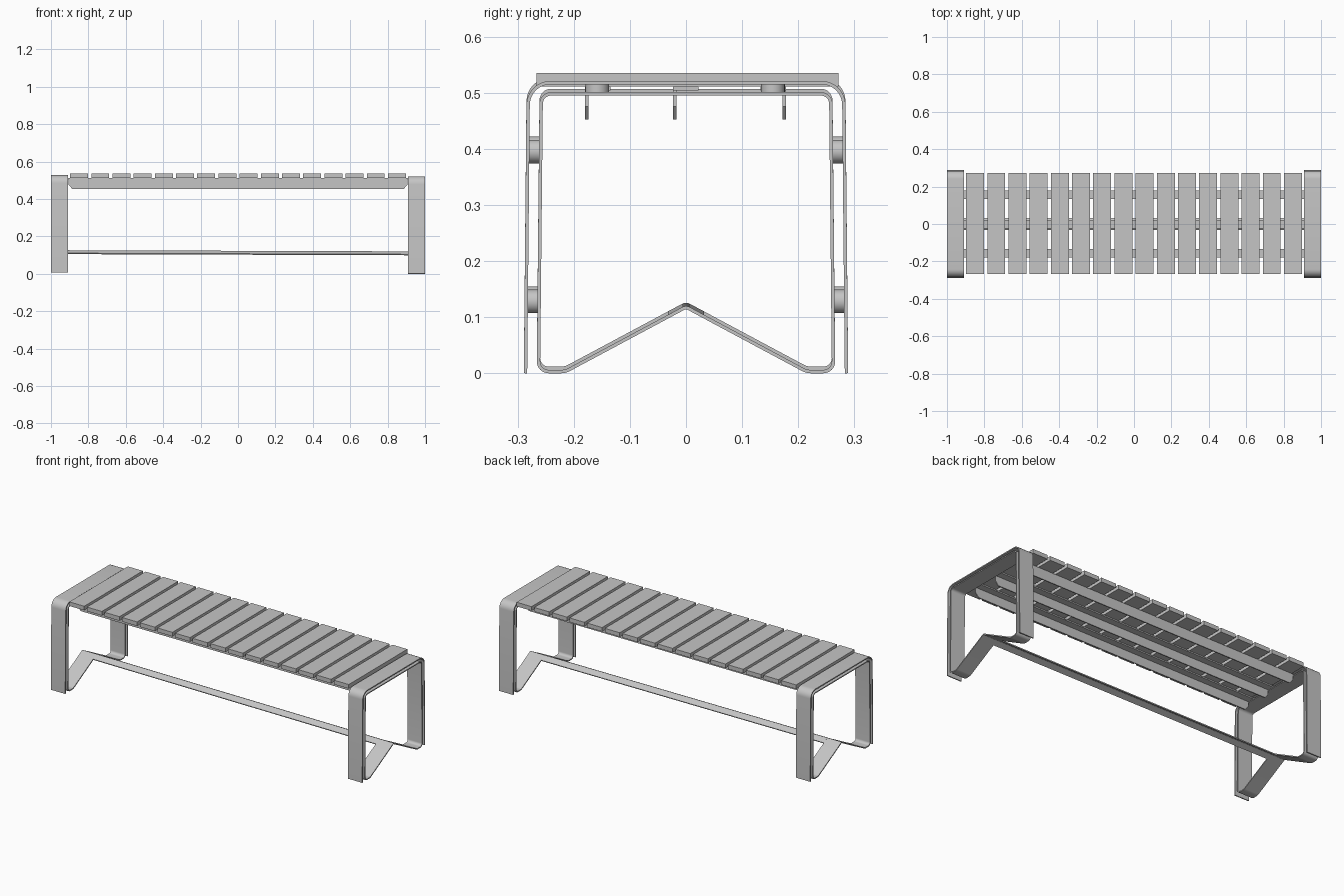
import bpy
import math
from mathutils import Vector, Matrix
import bmesh

cube = bpy.data.objects.get("Cube")
if cube:
    bpy.data.objects.remove(cube, do_unlink=True)

grey = bpy.data.materials.new("plain grey")
grey.use_nodes = True
colour = (0.56, 0.56, 0.56, 1)
grey.diffuse_color = colour
grey.node_tree.nodes["Principled BSDF"].inputs["Base Color"].default_value = colour

THICK = 0.006
FRAME_IN, FRAME_OUT = 0.908, 1.0
LIFT = {-1: 0.006, 1: 0.0}   # the right-hand end stands slightly higher


def add(name, bm):
    bmesh.ops.recalc_face_normals(bm, faces=bm.faces)
    mesh = bpy.data.meshes.new(name)
    bm.to_mesh(mesh)
    bm.free()
    mesh.materials.append(grey)
    obj = bpy.data.objects.new(name, mesh)
    bpy.context.collection.objects.link(obj)
    bpy.ops.object.select_all(action="DESELECT")
    obj.select_set(True)
    bpy.context.view_layer.objects.active = obj
    return obj


def smooth():
    bpy.ops.object.shade_smooth_by_angle(angle=math.radians(30))


def rounded(points, closed, steps=8):
    """Replace each (y, z, radius) corner by an arc."""
    out, n = [], len(points)
    for i, (y, z, r) in enumerate(points):
        p = Vector((y, z))
        if r == 0 or (not closed and i in (0, n - 1)):
            out.append(p)
            continue
        a = (Vector(points[i - 1][:2]) - p).normalized()
        b = (Vector(points[(i + 1) % n][:2]) - p).normalized()
        half = a.angle(b) / 2
        centre = p + (a + b).normalized() * (r / math.sin(half))
        start = p + a * (r / math.tan(half)) - centre
        end = p + b * (r / math.tan(half)) - centre
        turn = start.angle_signed(end)
        for k in range(steps + 1):
            out.append(centre + Matrix.Rotation(-turn * k / steps, 2) @ start)
    return out


def bent_plate(name, points, x0, x1, closed=False, lift0=0.0, lift1=0.0):
    """Flat bar bent along a centreline in the y-z plane."""
    bm = bmesh.new()
    path = rounded(points, closed)
    rows = [(bm.verts.new((x0, p.x, p.y + lift0)),
             bm.verts.new((x1, p.x, p.y + lift1))) for p in path]
    for i in range(len(rows) if closed else len(rows) - 1):
        a, b = rows[i], rows[(i + 1) % len(rows)]
        bm.faces.new((a[0], a[1], b[1], b[0]))
    obj = add(name, bm)
    mod = obj.modifiers.new("thickness", "SOLIDIFY")
    mod.thickness = THICK
    mod.offset = 0
    mod.use_even_offset = True
    bpy.ops.object.modifier_apply(modifier=mod.name)
    smooth()
    return obj


def box(name, lo, hi):
    bm = bmesh.new()
    lo, hi = Vector(lo), Vector(hi)
    size = Matrix.Diagonal((*(hi - lo), 1))
    bmesh.ops.create_cube(bm, size=1, matrix=Matrix.Translation((lo + hi) / 2) @ size)
    return add(name, bm)


def spacer(name, centre, depth, along_y=False):
    bm = bmesh.new()
    turn = Matrix.Rotation(math.pi / 2 if along_y else 0, 4, "X")
    bmesh.ops.create_cone(bm, cap_ends=True, segments=32, radius1=0.021, radius2=0.021,
                          depth=depth, matrix=Matrix.Translation(centre) @ turn)
    add(name, bm)
    smooth()


# End frames: outer arch, inner loop with peaked foot, round spacers between
outer = [(-0.286, 0, 0), (-0.281, 0.518, 0.04), (0.281, 0.518, 0.04), (0.286, 0, 0)]
inner = [(-0.258, 0.498, 0.018), (0.258, 0.498, 0.018), (0.263, 0.003, 0.018),
         (0.215, 0.003, 0.03), (0, 0.118, 0.01), (-0.215, 0.003, 0.03),
         (-0.263, 0.003, 0.018)]
for side, word in ((-1, "right"), (1, "left")):
    ends = (side * FRAME_IN, side * FRAME_OUT)
    up = LIFT[side]
    bent_plate(word + "_outer_arch", outer, *ends, lift0=up, lift1=up)
    bent_plate(word + "_inner_loop", inner, *ends, closed=True, lift0=up, lift1=up)
    mid = side * (FRAME_IN + FRAME_OUT) / 2
    for y in (-0.158, 0.155):
        spacer(word + "_top_spacer", (mid, y, 0.508 + up), 0.014)
    for y in (-0.272, 0.272):
        for z in (0.395, 0.128):
            spacer(word + "_leg_spacer", (mid, y, z + up), 0.021, along_y=True)

# Folded stretcher between the two foot peaks
bent_plate("stretcher", [(-0.031, 0.1015, 0), (0, 0.118, 0.01), (0.031, 0.1015, 0)],
           -FRAME_IN, FRAME_IN, lift0=LIFT[-1], lift1=LIFT[1])

# Angle rails: flange under the slats, web with chamfered lower corners
for y, inward in ((-0.177, 1), (-0.02, 1), (0.175, -1)):
    edges = sorted((y - inward * THICK / 2, y + inward * 0.042))
    box("rail_flange", (-0.93, edges[0], 0.504), (0.93, edges[1], 0.511))
    bm = bmesh.new()
    outline = [(-0.905, 0.507), (0.905, 0.507), (0.905, 0.475),
               (0.885, 0.452), (-0.885, 0.452), (-0.905, 0.475)]
    face = bm.faces.new([bm.verts.new((x, y - THICK / 2, z)) for x, z in outline])
    grown = bmesh.ops.extrude_face_region(bm, geom=[face])["geom"]
    bmesh.ops.translate(bm, vec=(0, THICK, 0),
                        verts=[v for v in grown if isinstance(v, bmesh.types.BMVert)])
    add("rail_web", bm)

# Seat slats
COUNT, PITCH, WIDTH = 16, 0.1133, 0.096
for i in range(COUNT):
    x = (i - (COUNT - 1) / 2) * PITCH
    box("seat_slat", (x - WIDTH / 2, -0.266, 0.511), (x + WIDTH / 2, 0.272, 0.535))
